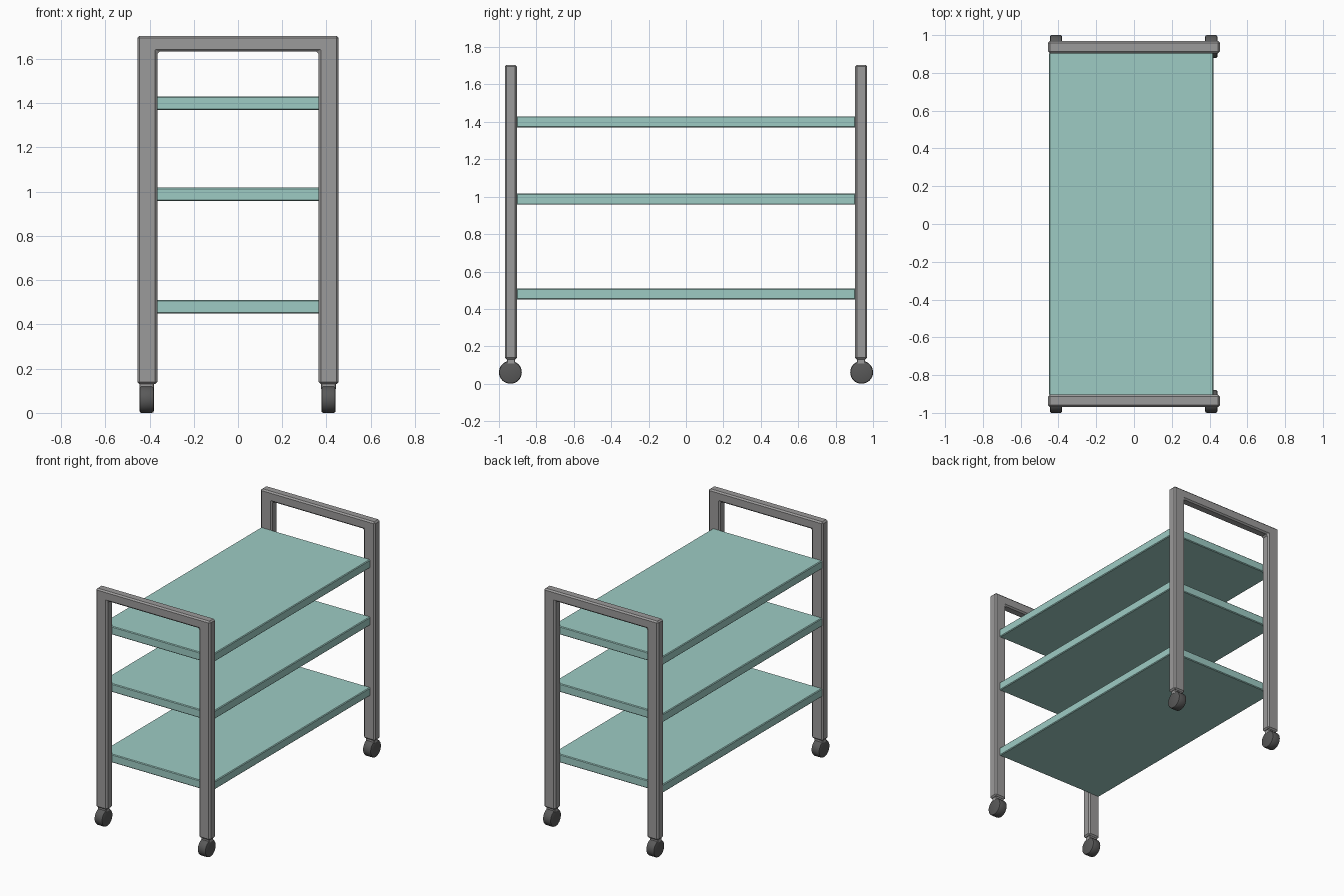
import bpy, bmesh, math
from mathutils import Matrix

if "Cube" in bpy.data.objects:
    bpy.data.objects.remove(bpy.data.objects["Cube"])


def material(name, rgb):
    m = bpy.data.materials.new(name)
    m.diffuse_color = (*rgb, 1)
    m.use_nodes = True
    m.node_tree.nodes["Principled BSDF"].inputs["Base Color"].default_value = m.diffuse_color
    return m


GREY = material("grey metal", (0.33, 0.325, 0.325))
TEAL = material("teal shelf", (0.34, 0.60, 0.55))
DARK = material("dark rubber", (0.10, 0.10, 0.10))


def finish(bm, name, mat, bevel=0.0, segments=1):
    bmesh.ops.recalc_face_normals(bm, faces=bm.faces[:])
    if bevel:
        edges = [e for e in bm.edges if e.calc_face_angle(0) > math.radians(40)]
        bmesh.ops.bevel(bm, geom=edges, offset=bevel, segments=segments,
                        profile=0.5, affect='EDGES')
    mesh = bpy.data.meshes.new(name)
    bm.to_mesh(mesh)
    bm.free()
    mesh.materials.append(mat)
    ob = bpy.data.objects.new(name, mesh)
    bpy.context.collection.objects.link(ob)
    return ob


def box(name, lo, hi, mat, bevel):
    bm = bmesh.new()
    size = [b - a for a, b in zip(lo, hi)]
    mid = [(a + b) / 2 for a, b in zip(lo, hi)]
    bmesh.ops.create_cube(bm, size=1, matrix=Matrix.Translation(mid) @ Matrix.Diagonal((*size, 1)))
    return finish(bm, name, mat, bevel)


def end_frame(name, y):
    # upside-down U outline, extruded in y
    half = [(0.455, 1.705), (0.455, 0.13), (0.365, 0.13), (0.365, 1.633)]
    outline = half + [(-x, z) for x, z in reversed(half)]
    bm = bmesh.new()
    face = bm.faces.new([bm.verts.new((x, y - 0.033, z)) for x, z in outline])
    new = bmesh.ops.extrude_face_region(bm, geom=[face])["geom"]
    bmesh.ops.translate(bm, vec=(0, 0.066, 0),
                        verts=[v for v in new if isinstance(v, bmesh.types.BMVert)])
    return finish(bm, name, GREY, 0.01)


def wheel(name, x, y):
    bm = bmesh.new()
    bmesh.ops.create_cone(bm, cap_ends=True, segments=32, radius1=0.061, radius2=0.061, depth=0.065,
                          matrix=Matrix.Translation((x, y, 0.061)) @ Matrix.Rotation(math.pi / 2, 4, 'Y'))
    ob = finish(bm, name, DARK, 0.009, 2)
    bpy.context.view_layer.objects.active = ob
    ob.select_set(True)
    bpy.ops.object.shade_smooth_by_angle(angle=math.radians(30))
    ob.select_set(False)


# three shelves, slightly offset towards -x
for label, z0, z1 in (("lower", 0.45, 0.51), ("middle", 0.957, 1.018), ("upper", 1.37, 1.43)):
    box(label + "_shelf", (-0.45, -0.907, z0), (0.42, 0.907, z1), TEAL, 0.005)

# end frames with castors
for end, y in (("front", -0.936), ("back", 0.936)):
    end_frame(end + "_frame", y)
    for side, x in (("left", -0.413), ("right", 0.409)):
        wheel(f"{end}_{side}_wheel", x, y * 0.939 / 0.936)
        box(f"{end}_{side}_castor_stem", (x - 0.033, y - 0.022, 0.105),
            (x + 0.033, y + 0.022, 0.137), GREY, 0.004)
